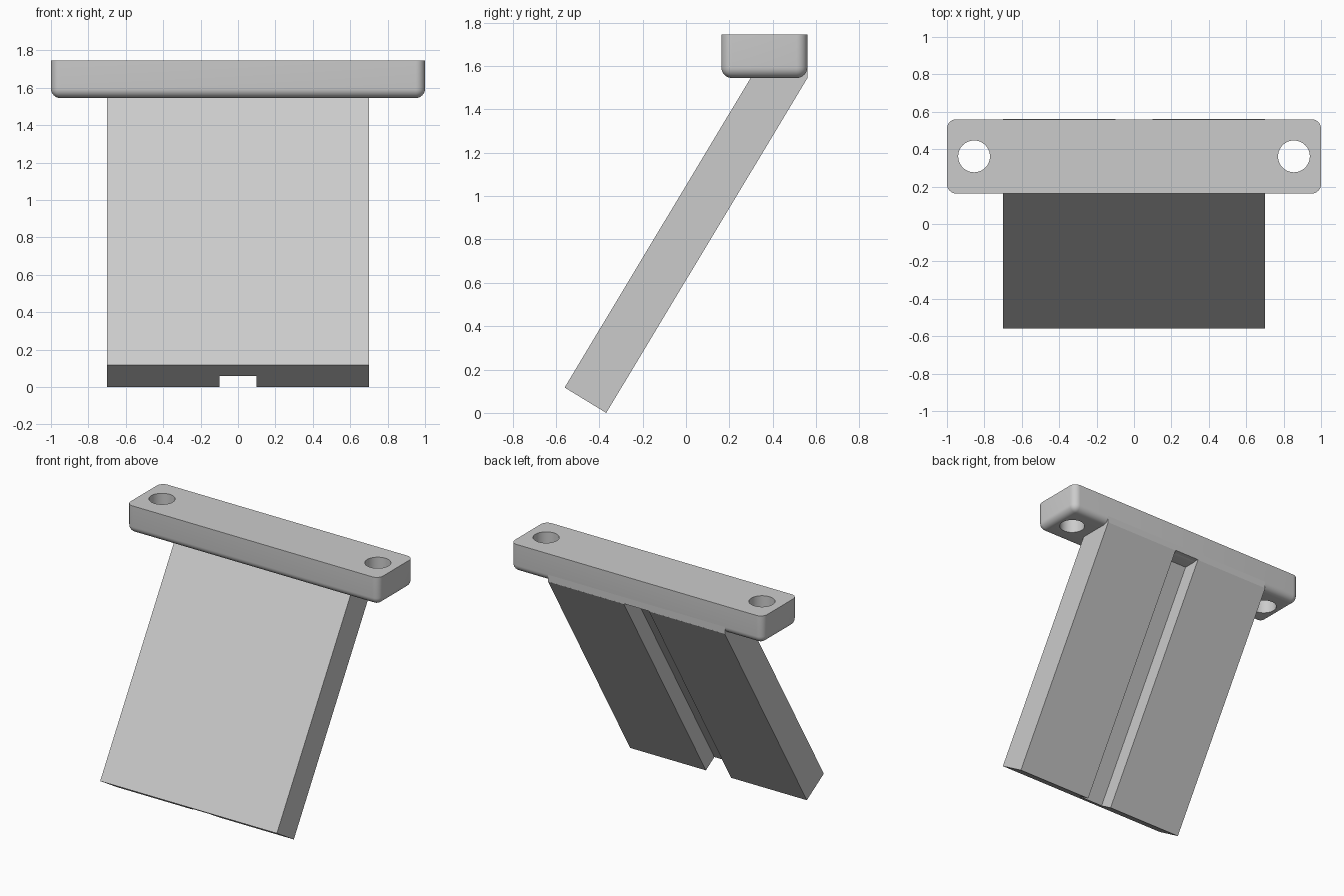
import bpy, bmesh, math
from mathutils import Matrix, Vector

cube = bpy.data.objects.get("Cube")
if cube:
    bpy.data.objects.remove(cube, do_unlink=True)

grey = bpy.data.materials.new("plain_grey")
grey.use_nodes = True
COLOUR = (0.6, 0.6, 0.6, 1)
grey.diffuse_color = COLOUR
grey.node_tree.nodes["Principled BSDF"].inputs["Base Color"].default_value = COLOUR


def finish(name, bm):
    bmesh.ops.recalc_face_normals(bm, faces=bm.faces)
    mesh = bpy.data.meshes.new(name)
    bm.to_mesh(mesh)
    bm.free()
    mesh.materials.append(grey)
    obj = bpy.data.objects.new(name, mesh)
    bpy.context.collection.objects.link(obj)
    return obj


def extrude_x(name, profile, half_width):
    """Solid with a (y, z) side profile, centred on x = 0."""
    bm = bmesh.new()
    face = bm.faces.new([bm.verts.new((-half_width, y, z)) for y, z in profile])
    out = bmesh.ops.extrude_face_region(bm, geom=[face])
    moved = [g for g in out["geom"] if isinstance(g, bmesh.types.BMVert)]
    bmesh.ops.translate(bm, verts=moved, vec=(2 * half_width, 0, 0))
    return finish(name, bm)


def activate(obj):
    bpy.ops.object.select_all(action="DESELECT")
    obj.select_set(True)
    bpy.context.view_layer.objects.active = obj


def cut(obj, cutter):
    cutter.hide_render = True
    activate(obj)
    mod = obj.modifiers.new("cut", "BOOLEAN")
    mod.operation = "DIFFERENCE"
    mod.solver = "EXACT"
    mod.object = cutter
    bpy.ops.object.modifier_apply(modifier=mod.name)
    bpy.data.objects.remove(cutter, do_unlink=True)


# Mounting bar: rounded upright corners and underside, sharp top rim
BACK, FRONT, BASE, TOP, ROUND = 0.56, 0.163, 1.545, 1.745, 0.05
MID = (BACK + FRONT) / 2
bm = bmesh.new()
bmesh.ops.create_cube(bm, size=1, matrix=Matrix.Translation((0, MID, (BASE + TOP) / 2))
                      @ Matrix.Diagonal((2, BACK - FRONT, TOP - BASE, 1)))
edges = [e for e in bm.edges if min(v.co.z for v in e.verts) < BASE + 0.01]
bmesh.ops.bevel(bm, geom=edges, offset=ROUND, segments=8, profile=0.5, affect="EDGES")
bar = finish("mounting_bar", bm)

# Screw holes at both ends
for side in (-1, 1):
    bm = bmesh.new()
    bmesh.ops.create_cone(bm, cap_ends=True, segments=64, radius1=0.085, radius2=0.085,
                          depth=1, matrix=Matrix.Translation((side * 0.855, MID, 1.65)))
    cut(bar, finish("hole_cutter", bm))
activate(bar)
bpy.ops.object.shade_smooth_by_angle(angle=math.radians(30))

# Slanted panel, its back corner flush with the back of the bar
along = Vector((0.515, 0.857))
lower_back = Vector((-0.368, 0))
lower_front = Vector((-0.56, 0.117))


def at_height(start, z):
    return start + along * ((z - start.y) / along.y)


upper = BASE + ROUND
panel = extrude_x("slanted_panel", [lower_front, lower_back, at_height(lower_back, BASE),
                                    (BACK, BASE), (BACK, upper),
                                    at_height(lower_front, upper)], 0.7)

# Channel down the back of the panel, half its thickness deep, ending at the bar
middle = (lower_front + lower_back) / 2
ceiling = BASE + 0.003
cut(panel, extrude_x("channel_cutter", [middle - along * 0.2, at_height(middle, ceiling),
                                        (1, ceiling), (1, -0.5)], 0.1))
